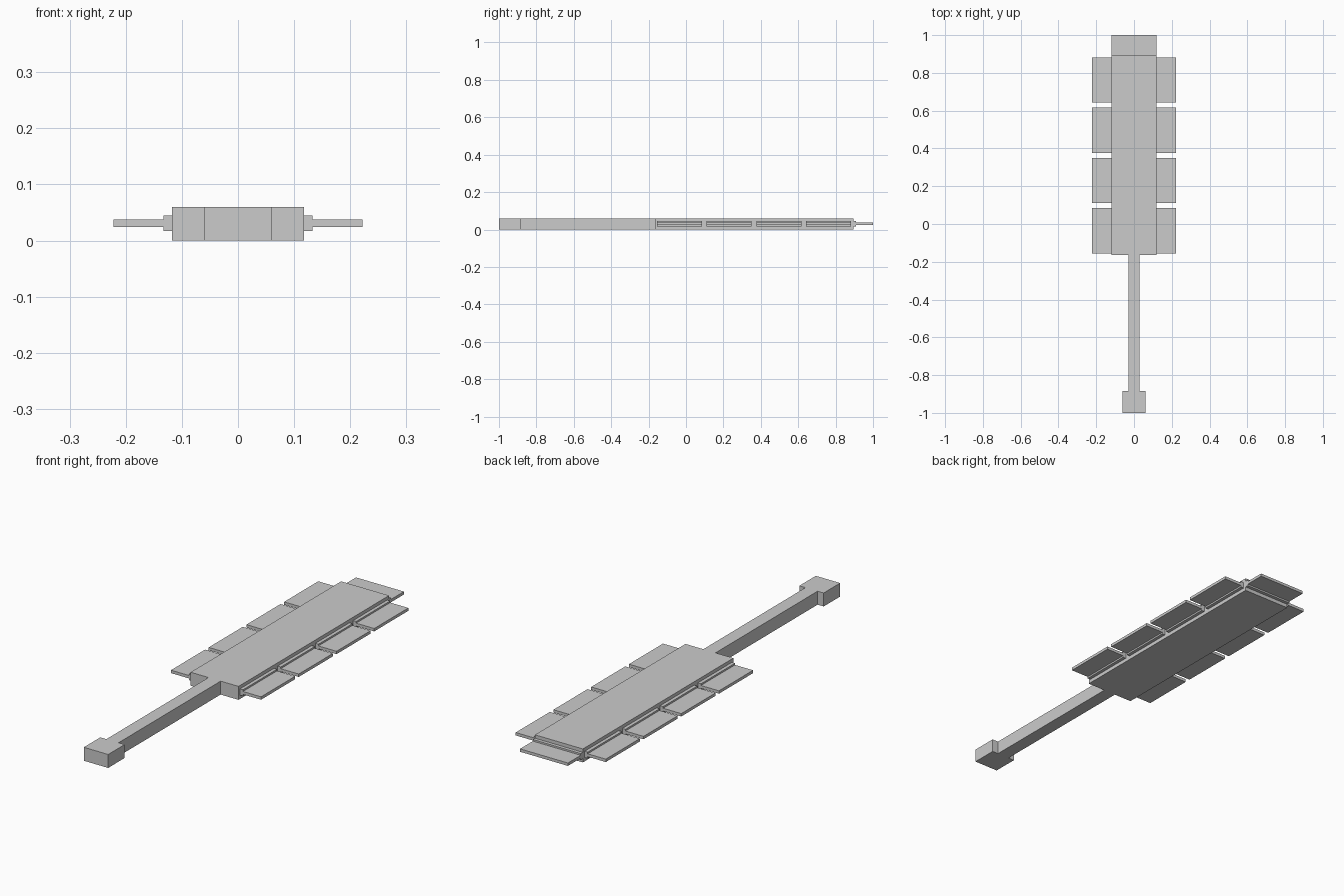
import bpy

if "Cube" in bpy.data.objects:
    bpy.data.objects.remove(bpy.data.objects["Cube"])

Z_MID = 0.031   # mid height of the blades


def box(name, x0, x1, y0, y1, z0, z1):
    """Axis-aligned box from its limits."""
    bpy.ops.mesh.primitive_cube_add(size=1, location=((x0 + x1) / 2, (y0 + y1) / 2, (z0 + z1) / 2))
    ob = bpy.context.object
    ob.name = name
    ob.scale = (x1 - x0, y1 - y0, z1 - z0)
    bpy.ops.object.transform_apply(location=True, rotation=True, scale=True)
    return ob


def mirror_x(ob):
    ob.modifiers.new("Mirror", 'MIRROR').use_axis[0] = True


# Wooden paddle: pommel, grip and flat body
box("pommel", -0.06, 0.06, -1.0, -0.884, 0, 0.06)
box("grip", -0.03, 0.03, -0.884, -0.165, 0, 0.06)
box("paddle_body", -0.118, 0.118, -0.165, 0.895, 0, 0.06)

# Four blades with thicker sockets along each long edge
for i in range(4):
    y0 = -0.155 + i * 0.2657
    y1 = y0 + 0.24
    mirror_x(box(f"side_socket_{i + 1}", 0.118, 0.133, y0, y1, Z_MID - 0.014, Z_MID + 0.014))
    mirror_x(box(f"side_blade_{i + 1}", 0.133, 0.222, y0, y1, Z_MID - 0.0065, Z_MID + 0.0065))

# Single blade across the tip
box("tip_socket", -0.118, 0.118, 0.895, 0.91, Z_MID - 0.014, Z_MID + 0.014)
box("tip_blade", -0.118, 0.118, 0.91, 1.0, Z_MID - 0.0065, Z_MID + 0.0065)
